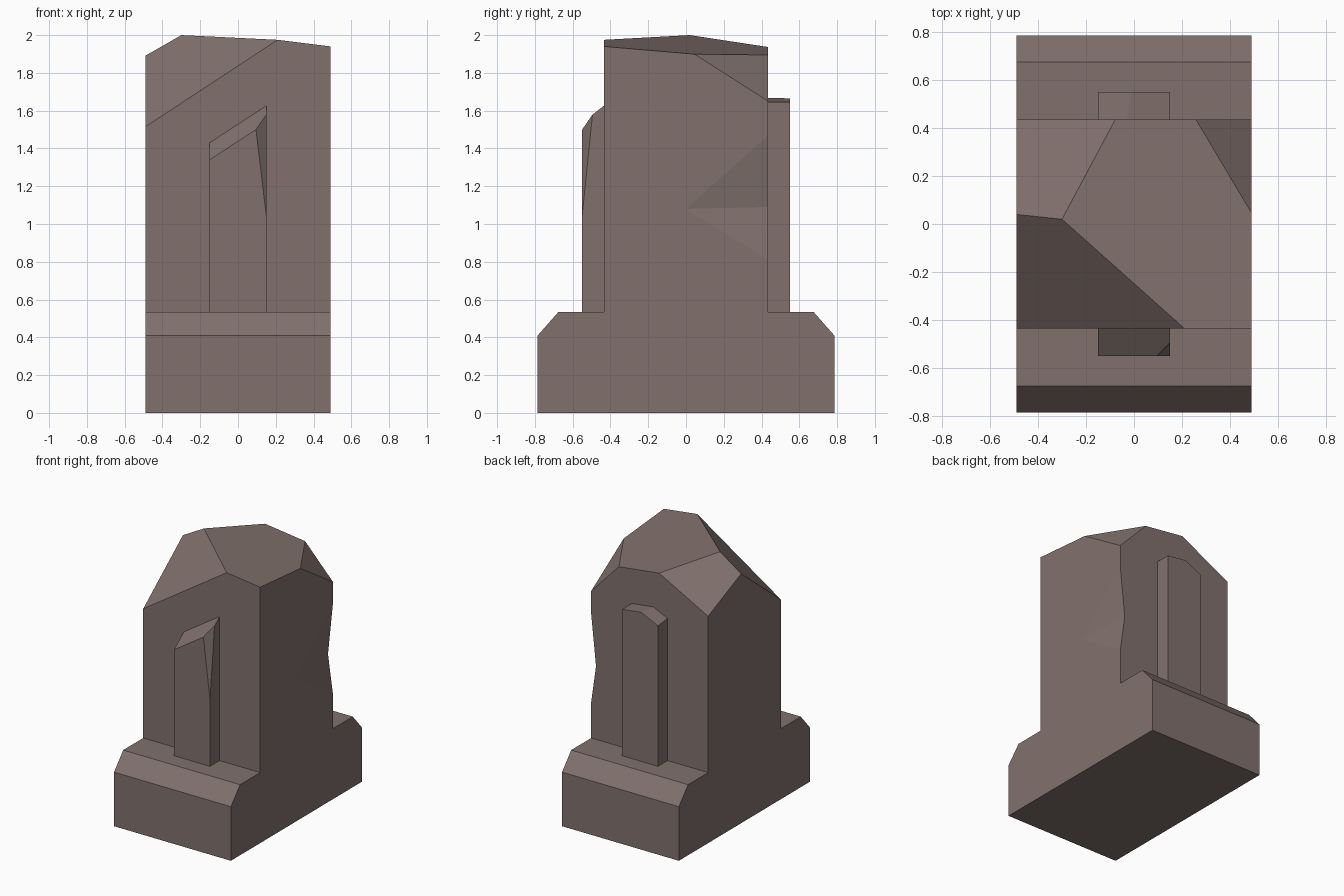
import bpy, bmesh
from mathutils import Vector

if "Cube" in bpy.data.objects:
    bpy.data.objects.remove(bpy.data.objects["Cube"])

stone = bpy.data.materials.new("grey brown stone")
stone.diffuse_color = (0.22, 0.165, 0.152, 1)
stone.use_nodes = True
stone.node_tree.nodes["Principled BSDF"].inputs["Base Color"].default_value = stone.diffuse_color


def finish(bm, name):
    bmesh.ops.dissolve_limit(bm, angle_limit=0.003, verts=bm.verts, edges=bm.edges)
    bmesh.ops.recalc_face_normals(bm, faces=bm.faces)
    me = bpy.data.meshes.new(name)
    bm.to_mesh(me)
    bm.free()
    ob = bpy.data.objects.new(name, me)
    bpy.context.collection.objects.link(ob)
    me.materials.append(stone)
    return ob


def hull(name, pts):
    """Convex solid around a few corner points."""
    bm = bmesh.new()
    for p in pts:
        bm.verts.new(p)
    bmesh.ops.convex_hull(bm, input=bm.verts)
    return finish(bm, name)


def clipped_block(name, lo, hi, planes):
    """Box cut from above by planes, each given by three points."""
    bm = bmesh.new()
    bmesh.ops.create_cube(bm, size=1)
    for v in bm.verts:
        v.co = [hi[i] if v.co[i] > 0 else lo[i] for i in range(3)]
    for a, b, c in planes:
        a, b, c = Vector(a), Vector(b), Vector(c)
        n = (b - a).cross(c - a)
        if n.z < 0:
            n.negate()
        bmesh.ops.bisect_plane(bm, geom=bm.verts[:] + bm.edges[:] + bm.faces[:],
                               plane_co=a, plane_no=n, clear_outer=True)
        bmesh.ops.holes_fill(bm, edges=[e for e in bm.edges if e.is_boundary])
    return finish(bm, name)


X, Y, Z0 = 0.49, 0.435, 0.535

# plinth with chamfered front and back edges
hull("plinth", [(sx * X, sy * y, z) for sx in (-1, 1) for sy in (-1, 1)
                for y, z in ((0.785, 0), (0.785, 0.41), (0.675, Z0))])

# main block with four rough facets on top
peak, front, left = (-0.30, 0.02, 2.0), (0.21, -Y, 1.975), (-X, 0.04, 1.891)
body = clipped_block("main_block", (-X, -Y, Z0), (X, Y, 2.2), [
    (peak, front, (X, -Y, 1.94)),
    (peak, front, (-X, -Y, 1.515)),
    (peak, left, (-0.08, Y, 1.936)),
    ((X, 0.05, 1.896), (0.26, Y, 1.893), (X, Y, 1.65)),
])

# shallow chip out of the back right edge (extended past the surface for a clean cut)
tip = Vector((X, 0, 1.08))
deep = Vector((0.45, Y, 1.09))
rays = [Vector((X, Y, 1.47)), deep, Vector((X, Y, 0.81))]
far = [tip + (p - tip) * 1.2 for p in rays]
out = Vector((0.1, 0, 0))
up, down = (far[0] - far[1]) * 1.0, (far[2] - far[1]) * 1.0
tip_out = [tip + up * 0.5, tip + down * 0.5]
cutter = hull("chip_cutter", [tip, *far, far[1] + up * 1.5, far[1] + down * 1.5, *tip_out])
cutter.hide_render = True
mod = body.modifiers.new("chip", "BOOLEAN")
mod.operation = "DIFFERENCE"
mod.solver = "EXACT"
mod.object = cutter
bpy.context.view_layer.objects.active = body
bpy.ops.object.modifier_apply(modifier="chip")
bpy.data.objects.remove(cutter)

# front pilaster: slanted top and one split corner
P, D = 0.15, 0.55
clipped_block("front_pilaster", (-P, -D, Z0), (P, -Y, 1.8), [
    ((-P, -D, 1.34), (0.095, -D, 1.50), (-P, -Y, 1.43)),
    ((0.095, -D, 1.50), (P, -D, 1.04), (P, -0.495, 1.58)),
])

# back pilaster: nearly flat top with a sloped left part
ridge = ((-0.03, Y, 1.668), (-0.01, D, 1.665))
clipped_block("back_pilaster", (-P, Y, Z0), (P, D, 1.8), [
    (*ridge, (P, D, 1.645)),
    (*ridge, (-P, D, 1.60)),
])
